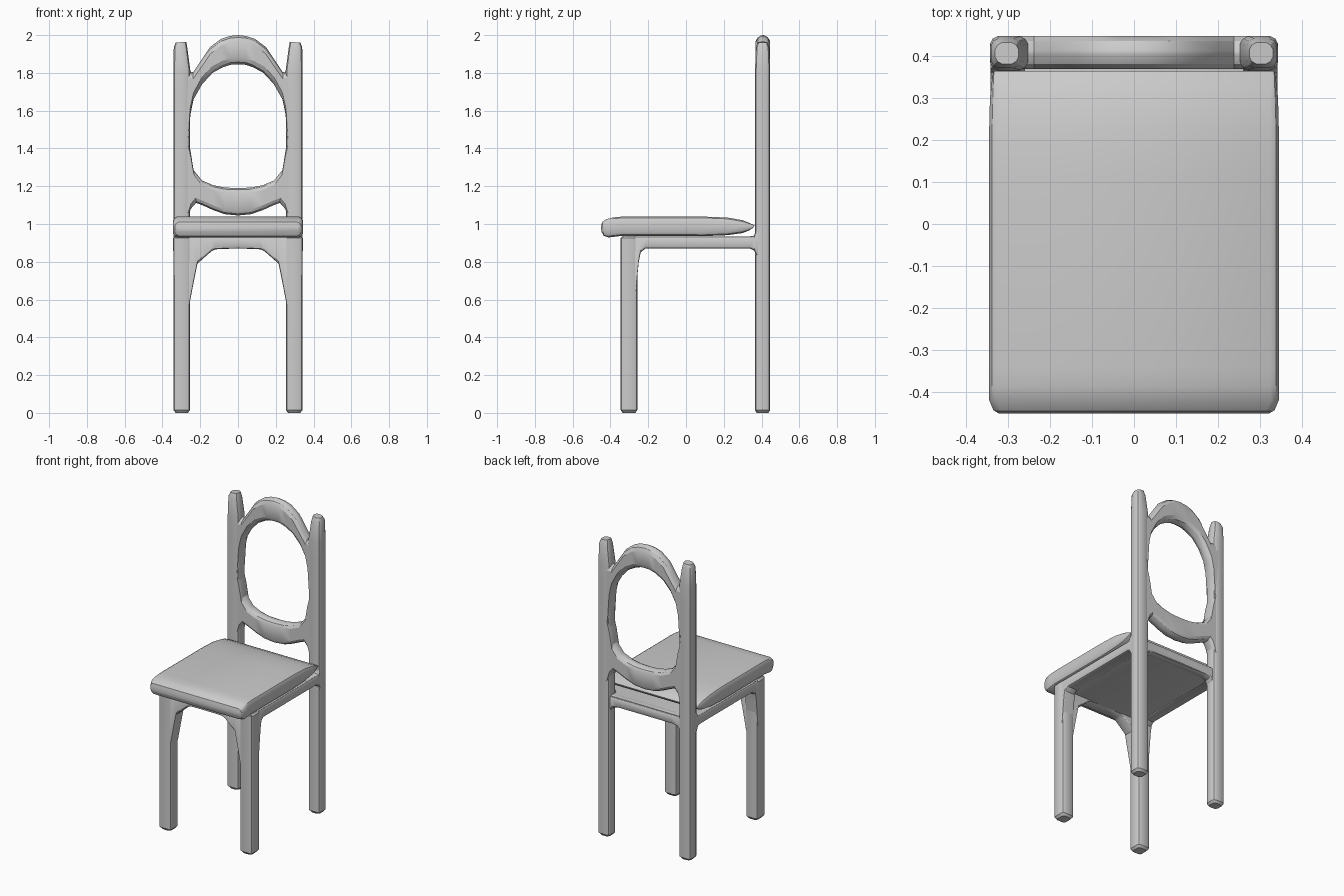
import bpy, bmesh
from mathutils import Vector


def sweep(name, stations, d0, d1, c=0.015, plane="XZ"):
    """Skin chamfered rectangles: each station is two in-plane points (a, b),
    plus an optional inset of the depth range d0..d1."""
    bm = bmesh.new()
    rings = []
    for s in stations:
        a, b = Vector(s[0:2]), Vector(s[2:4])
        inset = s[4] if len(s) > 4 else 0
        lo, hi = d0 + inset, d1 - inset
        k = min(c, (b - a).length * 0.3)
        step = (b - a).normalized() * k
        m = k * 0.35
        sm = step * 0.35
        section = [(a, lo + k), (a + sm, lo + m), (a + step, lo),
                   (b - step, lo), (b - sm, lo + m), (b, lo + k),
                   (b, hi - k), (b - sm, hi - m), (b - step, hi),
                   (a + step, hi), (a + sm, hi - m), (a, hi - k)]
        ring = []
        for p, d in section:
            co = (p.x, d, p.y) if plane == "XZ" else (d, p.x, p.y)
            ring.append(bm.verts.new(co))
        rings.append(ring)
    n = len(rings[0])
    for r, q in zip(rings, rings[1:]):
        for i in range(n):
            j = (i + 1) % n
            bm.faces.new((r[i], r[j], q[j], q[i]))
    bm.faces.new(rings[0])
    bm.faces.new(rings[-1])
    bmesh.ops.recalc_face_normals(bm, faces=bm.faces)
    me = bpy.data.meshes.new(name)
    bm.to_mesh(me)
    bm.free()
    ob = bpy.data.objects.new(name, me)
    bpy.context.collection.objects.link(ob)
    bpy.ops.object.select_all(action="DESELECT")
    ob.select_set(True)
    bpy.context.view_layer.objects.active = ob
    bpy.ops.object.shade_smooth_by_angle(angle=0.5)
    return ob


def mirrored(half):
    """Continue a right half (starting at x = 0) to the left side."""
    left = [(-a, b, -c, d) for a, b, c, d in reversed(half[1:])]
    return left + half


def flip(stations, s):
    return [(s * t[0], t[1], s * t[2], t[3]) + tuple(t[4:]) for t in stations]


# Posts, front legs and side rails, one of each per side
post = [(0.265, 0, 0.33, 0, 0.01), (0.254, 0.015, 0.342, 0.015),
        (0.254, 1.2, 0.342, 1.2), (0.254, 1.7, 0.342, 1.7),
        (0.252, 1.81, 0.342, 1.81), (0.268, 1.93, 0.34, 1.935, 0.005),
        (0.274, 1.965, 0.33, 1.96, 0.015)]
leg = [(0.265, 0, 0.33, 0, 0.01), (0.254, 0.015, 0.342, 0.015),
       (0.254, 0.6, 0.342, 0.6), (0.25, 0.925, 0.343, 0.925),
       (0.26, 0.936, 0.335, 0.936, 0.01)]
side_rail = [(-0.335, 0.935, -0.32, 0.7), (-0.27, 0.935, -0.27, 0.6),
             (-0.25, 0.935, -0.25, 0.8), (-0.24, 0.935, -0.24, 0.85),
             (-0.215, 0.935, -0.215, 0.87), (0.34, 0.935, 0.34, 0.87),
             (0.36, 0.938, 0.36, 0.86), (0.37, 0.965, 0.375, 0.83),
             (0.40, 0.965, 0.40, 0.83)]
for s, side in ((1, "right"), (-1, "left")):
    sweep("back_post_" + side, flip(post, s), 0.365, 0.446, 0.018)
    sweep("front_leg_" + side, flip(leg, s), -0.346, -0.258, 0.014)
    x0, x1 = sorted((s * 0.26, s * 0.341))
    sweep("side_rail_" + side, side_rail, x0, x1, 0.012, "YZ")

# Solid base board under the cushion
base = [(-0.34, 0.935, -0.34, 0.873), (0.425, 0.935, 0.425, 0.873)]
sweep("seat_base", base, -0.338, 0.338, 0.008, "YZ")

# Front apron with corner brackets, and back rail fillets
apron = [(0, 0.935, 0, 0.871), (0.12, 0.935, 0.12, 0.866),
         (0.14, 0.935, 0.14, 0.856), (0.215, 0.935, 0.215, 0.79),
         (0.235, 0.935, 0.235, 0.69), (0.258, 0.935, 0.258, 0.57),
         (0.29, 0.935, 0.29, 0.55)]
sweep("front_apron", mirrored(apron), -0.342, -0.262, 0.012)
back_rail = [(0, 0.935, 0, 0.873), (0.2, 0.935, 0.2, 0.87),
             (0.24, 0.935, 0.24, 0.86), (0.26, 0.94, 0.26, 0.83),
             (0.29, 0.94, 0.29, 0.82)]
sweep("back_rail", mirrored(back_rail), 0.37, 0.432)

# Arched top and curved bottom of the backrest
arch = [(0, 2.0, 0, 1.845), (0.045, 1.995, 0.04, 1.843),
        (0.09, 1.98, 0.08, 1.83), (0.15, 1.935, 0.135, 1.8),
        (0.2, 1.86, 0.19, 1.74), (0.238, 1.803, 0.235, 1.66),
        (0.262, 1.81, 0.252, 1.58), (0.3, 1.8, 0.262, 1.4)]
sweep("backrest_arch", mirrored(arch), 0.368, 0.446, 0.034)
lower = [(0, 1.19, 0, 1.045), (0.07, 1.193, 0.07, 1.052),
         (0.13, 1.205, 0.13, 1.073), (0.19, 1.23, 0.19, 1.1),
         (0.235, 1.285, 0.222, 1.112), (0.252, 1.39, 0.25, 1.08),
         (0.275, 1.48, 0.275, 1.0)]
sweep("backrest_lower_rail", mirrored(lower), 0.368, 0.446, 0.025)

# Cushioned seat with a rounded, overhanging front
seat = [(-0.45, 0.985, -0.448, 0.96, 0.022), (-0.444, 1.01, -0.436, 0.937, 0.01),
        (-0.42, 1.026, -0.41, 0.929), (-0.385, 1.035, -0.375, 0.933),
        (-0.34, 1.039, -0.34, 0.937), (0.1, 1.039, 0.1, 0.936),
        (0.22, 1.034, 0.22, 0.941), (0.3, 1.02, 0.3, 0.952, 0.002),
        (0.335, 1.006, 0.335, 0.966, 0.006), (0.363, 0.993, 0.358, 0.982, 0.01)]
sweep("seat", seat, -0.344, 0.344, 0.02, "YZ")
